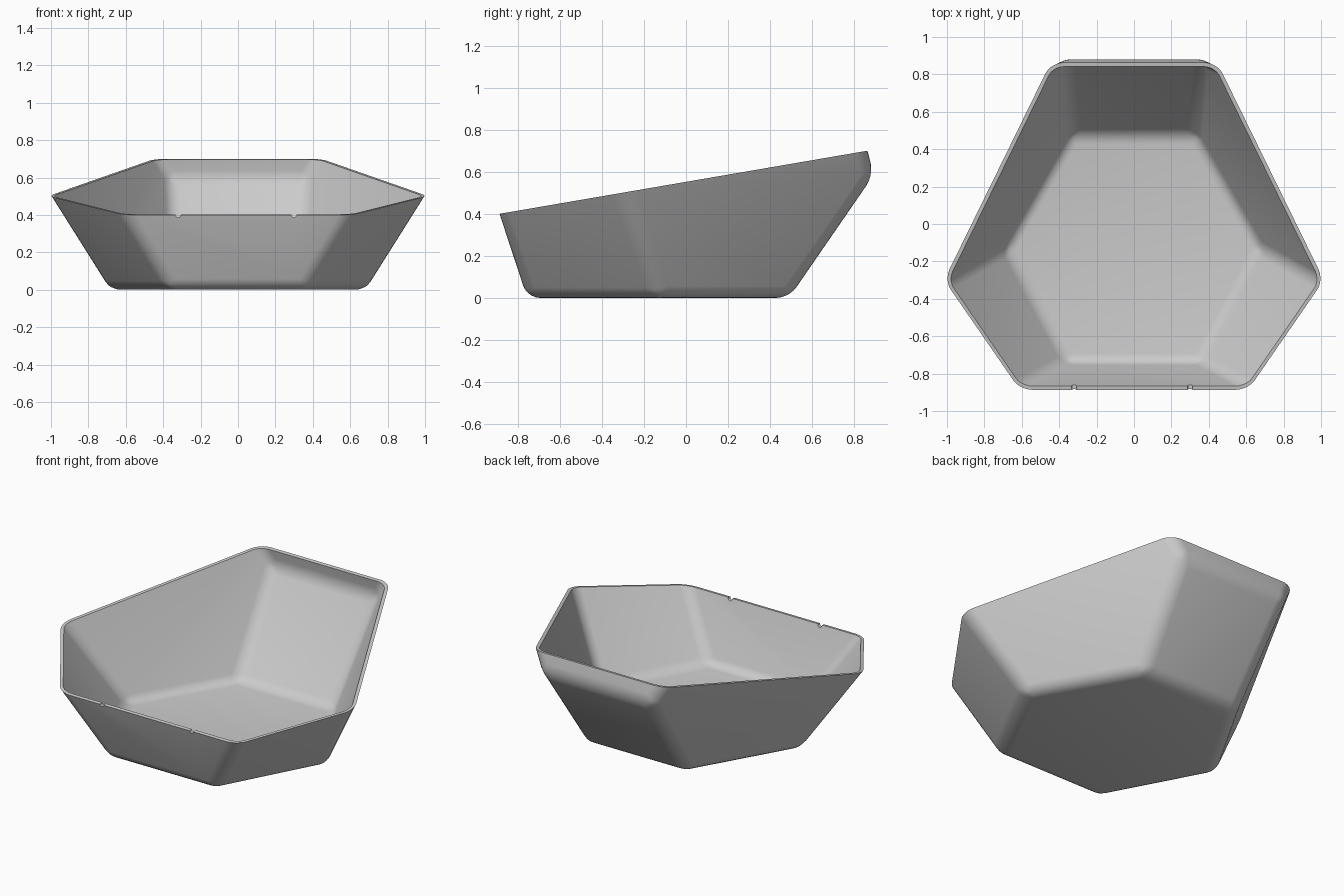
import bpy, bmesh, math

if "Cube" in bpy.data.objects:
    bpy.data.objects.remove(bpy.data.objects["Cube"])

THICK = 0.022
def rim_z(y):
    return 0.4 + (y + 0.887) * 0.3 / 1.75

# Right-hand corner points of the hexagonal shell (mirrored below)
floor_pts = [(0.365, -0.755), (0.70, -0.125), (0.345, 0.49)]
rim_pts = [(0.61, -0.887), (1.015, -0.30), (0.445, 0.863)]

bm = bmesh.new()
def pair(x, y, z):
    return [bm.verts.new((s * x, y, z)) for s in (1, -1)]
f = [pair(x, y, 0) for x, y in floor_pts]
r = [pair(x, y, rim_z(y)) for x, y in rim_pts]
bend = pair(0.38, 0.893, 0.585)

# Floor, front wall, back wall and its inward-leaning lip
bm.faces.new([f[0][0], f[0][1], f[1][1], f[2][1], f[2][0], f[1][0]])
bm.faces.new([f[0][1], f[0][0], r[0][0], r[0][1]])
bm.faces.new([f[2][0], f[2][1], bend[1], bend[0]])
bm.faces.new([bend[0], bend[1], r[2][1], r[2][0]])
# Side walls
for s in (0, 1):
    for loop in ([f[0][s], f[1][s], r[1][s], r[0][s]],
                 [f[1][s], f[2][s], bend[s], r[2][s], r[1][s]]):
        bm.faces.new(loop if s == 0 else loop[::-1])
bm.normal_update()

# Round all creases except the open rim
edges = [e for e in bm.edges if not e.is_boundary]
bmesh.ops.bevel(bm, geom=edges, offset=0.06, offset_type='OFFSET', segments=5,
                profile=0.5, affect='EDGES', clamp_overlap=True)
mesh = bpy.data.meshes.new("bowl_shell")
bm.to_mesh(mesh)
bm.free()
bowl = bpy.data.objects.new("bowl_shell", mesh)
bpy.context.collection.objects.link(bowl)
bpy.context.view_layer.objects.active = bowl
bowl.select_set(True)

# Wall thickness, then level the rim to its sloping plane
sol = bowl.modifiers.new("wall", 'SOLIDIFY')
sol.thickness = THICK
sol.offset = -1
sol.use_even_offset = True
bpy.ops.object.modifier_apply(modifier=sol.name)
for v in mesh.vertices:
    if v.co.z > rim_z(v.co.y) - 0.03:
        v.co.z = rim_z(v.co.y)

bpy.ops.object.shade_smooth_by_angle(angle=math.radians(35))

# Two small round notches in the front rim
for x in (-0.32, 0.30):
    bpy.ops.mesh.primitive_cylinder_add(vertices=16, radius=0.014, depth=0.12,
                                        location=(x, -0.88, 0.401),
                                        rotation=(math.pi / 2, 0, 0))
    cutter = bpy.context.object
    cutter.name = "notch_cutter"
    cutter.hide_render = True
    cutter.hide_set(True)
    cut = bowl.modifiers.new("notch", 'BOOLEAN')
    cut.operation = 'DIFFERENCE'
    cut.solver = 'EXACT'
    cut.object = cutter
